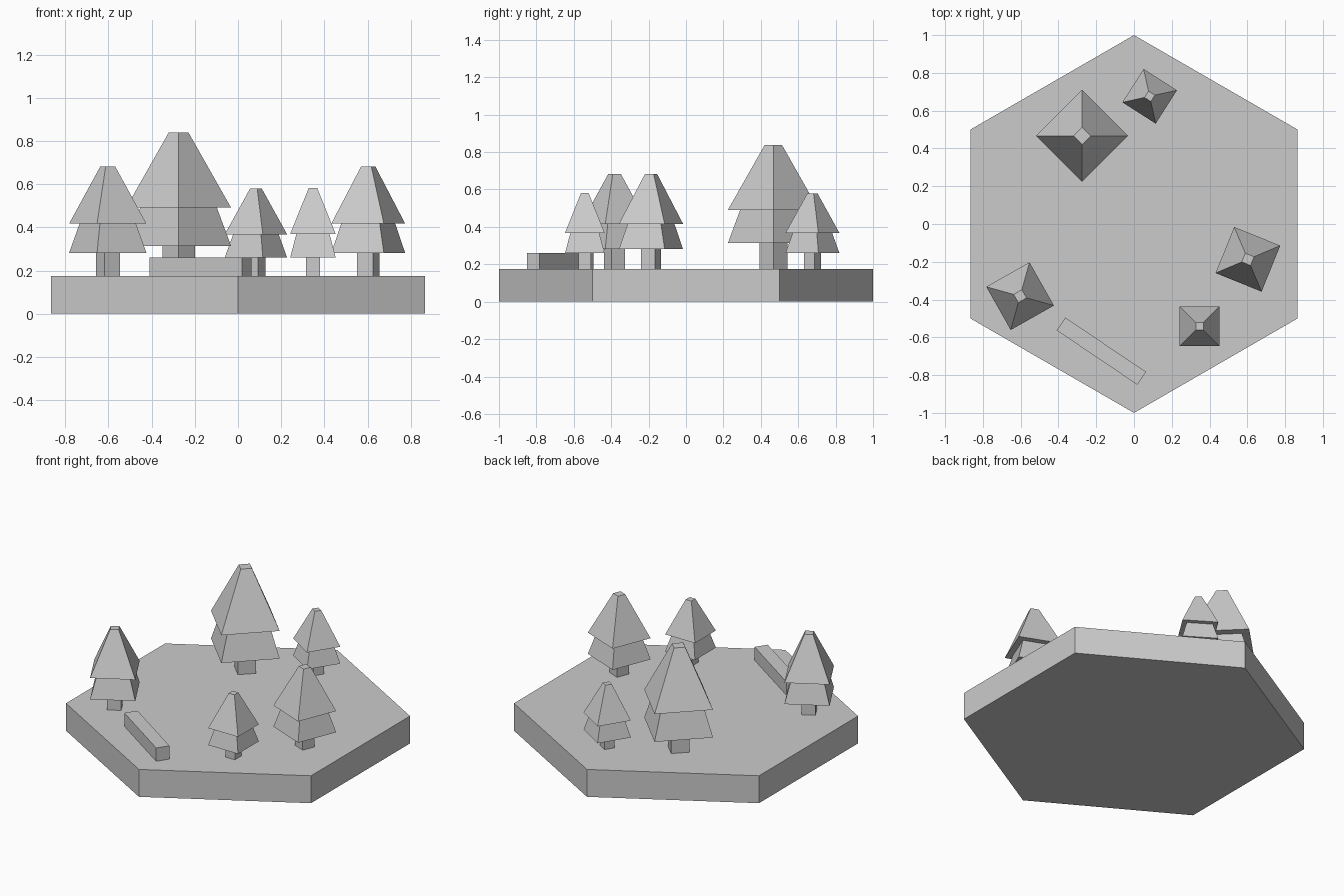
import bpy
from math import radians

if "Cube" in bpy.data.objects:
    bpy.data.objects.remove(bpy.data.objects["Cube"], do_unlink=True)

# Single flat colour
grey = bpy.data.materials.new("plain grey")
grey.use_nodes = True
colour = (0.6, 0.6, 0.6, 1)
grey.diffuse_color = colour
grey.node_tree.nodes["Principled BSDF"].inputs["Base Color"].default_value = colour

GROUND = 0.175


def frustum(name, sides, r_low, r_high, z_low, z_high, x=0, y=0, turn=0):
    """Straight-sided solid between two heights."""
    bpy.ops.mesh.primitive_cone_add(
        vertices=sides, radius1=r_low, radius2=r_high, depth=z_high - z_low,
        location=(x, y, (z_low + z_high) / 2), rotation=(0, 0, radians(turn)))
    obj = bpy.context.object
    obj.name = name
    obj.data.materials.append(grey)
    return obj


def tree(name, x, y, size, turn):
    """Square trunk with two tiers of foliage, scaled by the corner radius."""
    tiers = [("trunk", 0.31, 0.31, 0, 0.65),
             ("lower_foliage", 1, 0.73, 0.57, 1.3),
             ("upper_foliage", 1, 0.19, 1.3, 2.73)]
    for part, r_low, r_high, low, high in tiers:
        frustum(f"{name}_{part}", 4, r_low * size, r_high * size,
                GROUND + low * size, GROUND + high * size, x, y, turn)


# Hexagonal ground slab
frustum("ground_tile", 6, 1, 1, 0, GROUND)

# Trees
tree("tall_tree", -0.275, 0.467, 0.243, 0)
tree("right_tree", -0.603, -0.382, 0.186, -15.5)
tree("left_tree", 0.603, -0.187, 0.186, 23)
tree("back_tree", 0.083, 0.676, 0.148, 12.5)
tree("front_tree", 0.347, -0.541, 0.149, 45)

# Fallen square log
bpy.ops.mesh.primitive_cube_add(size=1, location=(-0.173, -0.673, GROUND + 0.0425),
                                rotation=(0, 0, radians(-34)))
log = bpy.context.object
log.name = "log"
log.scale = (0.515, 0.082, 0.085)
log.data.materials.append(grey)
